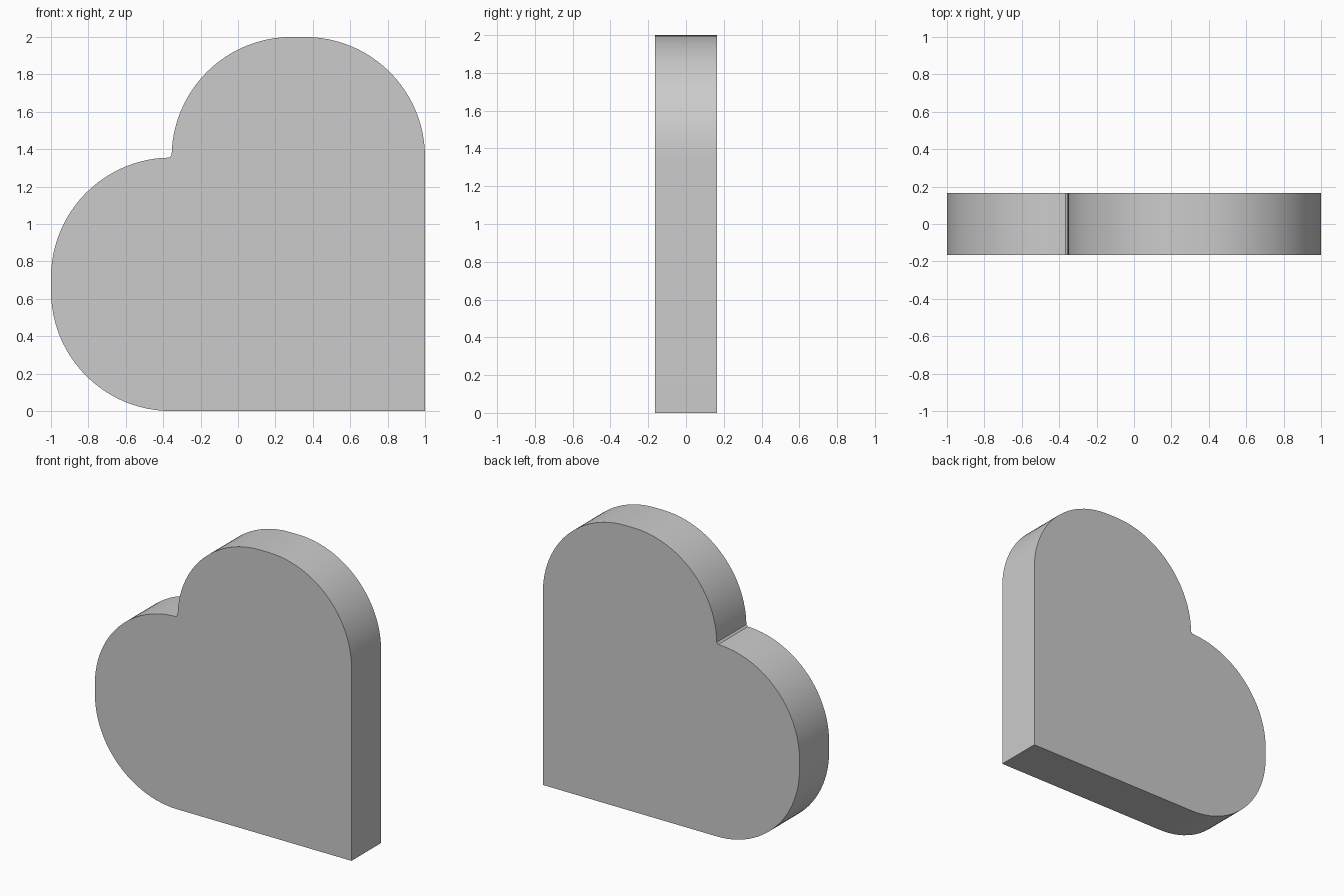
import bpy, bmesh
from math import sin, cos, pi

if "Cube" in bpy.data.objects:
    bpy.data.objects.remove(bpy.data.objects["Cube"])

HALF_DEPTH = 0.165
NOTCH = -0.355      # x of the inner corner between the lobes
R = 0.642           # lobe corner radius
N = 24              # segments per quarter turn


def quarter(cx, cz, start, end):
    return [(cx + R * cos(start + (end - start) * i / N),
             cz + R * sin(start + (end - start) * i / N)) for i in range(N + 1)]


# Upper lobe, from the right edge over the top to the notch
upper = quarter(1 - R, 2 - R, 0, pi / 2) + quarter(NOTCH + R, 2 - R, pi / 2, pi)
upper.append((NOTCH, 1.367))
# Left lobe is the upper one mirrored across the heart's diagonal axis
left = [(1 - z, 1 - x) for x, z in reversed(upper)]
profile = [(1, 0)] + upper + left

# Heart plate: extrude the profile through the depth
bm = bmesh.new()
face = bm.faces.new([bm.verts.new((x, -HALF_DEPTH, z)) for x, z in profile])
ext = bmesh.ops.extrude_face_region(bm, geom=[face], use_keep_orig=True)
verts = [g for g in ext["geom"] if isinstance(g, bmesh.types.BMVert)]
bmesh.ops.translate(bm, verts=verts, vec=(0, 2 * HALF_DEPTH, 0))
bmesh.ops.remove_doubles(bm, verts=bm.verts, dist=0.0005)
bmesh.ops.recalc_face_normals(bm, faces=bm.faces)
mesh = bpy.data.meshes.new("heart_plate")
bm.to_mesh(mesh)
bm.free()

heart = bpy.data.objects.new("heart_plate", mesh)
bpy.context.collection.objects.link(heart)
bpy.context.view_layer.objects.active = heart
heart.select_set(True)
bpy.ops.object.shade_smooth_by_angle(angle=pi / 6)
